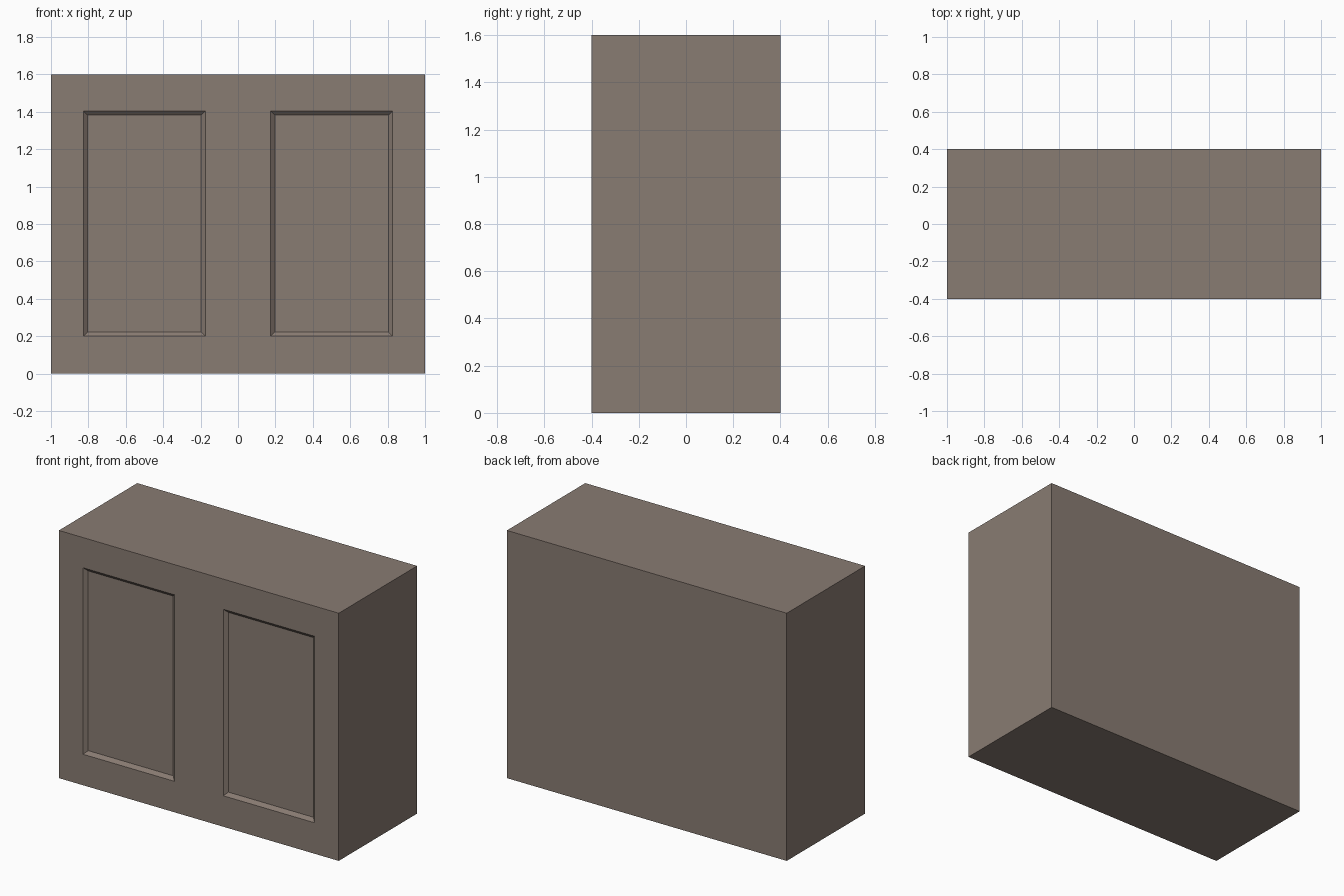
import bpy, bmesh

if "Cube" in bpy.data.objects:
    bpy.data.objects.remove(bpy.data.objects["Cube"])

W, D, H = 2.0, 0.8, 1.6
RECESS = 0.02

bm = bmesh.new()


def quad(*pts):
    bm.faces.new([bm.verts.new(p) for p in pts])


def rect(x0, x1, z0, z1, y):
    return [(x0, y, z0), (x1, y, z0), (x1, y, z1), (x0, y, z1)]


# Front frame: grid of faces around two door panels
yf, yb = -D / 2, D / 2
xs = [-W / 2, -0.827, -0.175, 0.175, 0.827, W / 2]
zs = [0, 0.2, 1.405, H]
for i in range(5):
    for j in range(3):
        if j == 1 and i in (1, 3):
            # Sloped reveal and sunken panel
            outer = rect(xs[i], xs[i + 1], zs[1], zs[2], yf)
            inner = rect(xs[i] + 0.022, xs[i + 1] - 0.022,
                         zs[1] + 0.022, zs[2] - 0.022, yf + RECESS)
            quad(*inner)
            for k in range(4):
                n = (k + 1) % 4
                quad(outer[k], outer[n], inner[n], inner[k])
        else:
            quad(*rect(xs[i], xs[i + 1], zs[j], zs[j + 1], yf))

# Weld the front, then close the body with sides, top, bottom and back
bmesh.ops.remove_doubles(bm, verts=bm.verts, dist=1e-5)
rim = [e for e in bm.edges if e.is_boundary]
ext = bmesh.ops.extrude_edge_only(bm, edges=rim)["geom"]
for v in ext:
    if isinstance(v, bmesh.types.BMVert):
        v.co.y = yb
bmesh.ops.holes_fill(bm, edges=[e for e in bm.edges if e.is_boundary], sides=0)
bmesh.ops.recalc_face_normals(bm, faces=bm.faces)
bmesh.ops.dissolve_limit(bm, angle_limit=0.01, verts=bm.verts, edges=bm.edges)

mesh = bpy.data.meshes.new("cabinet_body")
bm.to_mesh(mesh)
bm.free()
body = bpy.data.objects.new("cabinet_body", mesh)
bpy.context.collection.objects.link(body)

mat = bpy.data.materials.new("taupe")
mat.diffuse_color = (0.25, 0.2, 0.17, 1)
mat.use_nodes = True
mat.node_tree.nodes["Principled BSDF"].inputs["Base Color"].default_value = mat.diffuse_color
mesh.materials.append(mat)
